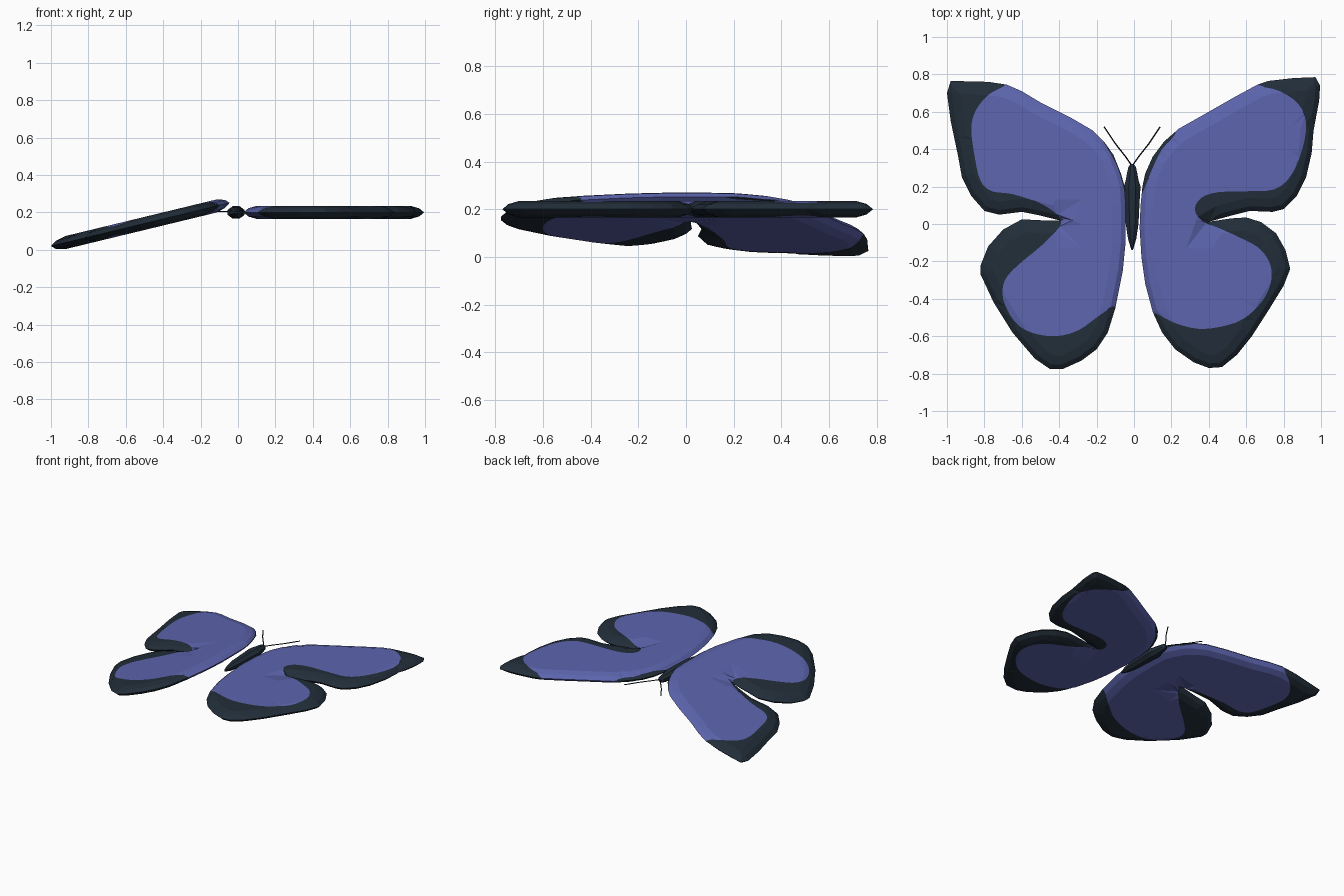
import bpy, bmesh, math
from mathutils import Vector
from mathutils.geometry import delaunay_2d_cdt, intersect_point_line

if "Cube" in bpy.data.objects:
    bpy.data.objects.remove(bpy.data.objects["Cube"])


def material(name, rgb):
    m = bpy.data.materials.new(name)
    m.diffuse_color = (*rgb, 1)
    m.use_nodes = True
    m.node_tree.nodes["Principled BSDF"].inputs["Base Color"].default_value = m.diffuse_color
    return m


DARK = material("dark slate", (0.016, 0.027, 0.041))
BLUE = material("violet blue", (0.108, 0.129, 0.42))
BLACK = material("black", (0.004, 0.005, 0.007))


def new_object(name, bm, mats):
    bmesh.ops.recalc_face_normals(bm, faces=bm.faces)
    me = bpy.data.meshes.new(name)
    bm.to_mesh(me)
    bm.free()
    for m in mats:
        me.materials.append(m)
    ob = bpy.data.objects.new(name, me)
    bpy.context.collection.objects.link(ob)
    return ob


def inside(p, poly):
    hit = False
    for a, b in zip(poly, poly[1:] + poly[:1]):
        if (a.y > p.y) != (b.y > p.y):
            if p.x < a.x + (p.y - a.y) * (b.x - a.x) / (b.y - a.y):
                hit = not hit
    return hit


def edge_distance(p, poly):
    best = 9.0
    for a, b in zip(poly, poly[1:] + poly[:1]):
        q, t = intersect_point_line(p, a, b)
        q = a.lerp(b, min(1, max(0, t)))
        best = min(best, (p - q.to_2d()).length)
    return best


def smooth_loop(pts, steps=3):
    # Closed Catmull-Rom curve through the points
    out, n = [], len(pts)
    for i in range(n):
        a, b, c, d = (pts[(i + k) % n] for k in (-1, 0, 1, 2))
        for s in range(steps):
            t = s / steps
            out.append(0.5 * (2 * b + (c - a) * t + (2 * a - 5 * b + 4 * c - d) * t * t
                              + (3 * b - a - 3 * c + d) * t ** 3))
    return out


# Edge bevel profile: distance from the rim -> half thickness
PROFILE = [(0, 0), (0.025, 0.022), (0.07, 0.035), (9, 0.035)]


def half_thickness(d):
    for (d0, h0), (d1, h1) in zip(PROFILE, PROFILE[1:]):
        if d <= d1:
            return h0 + (h1 - h0) * (d - d0) / (d1 - d0)


def wing(name, outline, patch, root_z, slope):
    rim = [Vector(p) for p in outline]
    blue = smooth_loop([Vector(p) for p in patch])
    pts = rim + blue
    n, m = len(rim), len(blue)
    edges = [(i, (i + 1) % n) for i in range(n)]
    edges += [(n + i, n + (i + 1) % m) for i in range(m)]
    # Bevel rings that follow the rim
    for off in (0.025, 0.07):
        for i, p in enumerate(rim):
            mid = (p + rim[(i + 1) % n]) / 2
            for a, q, b in ((rim[i - 1], p, rim[(i + 1) % n]), (p, mid, rim[(i + 1) % n])):
                t = (b - a).normalized()
                for side in (-1, 1):
                    r = q + Vector((-t.y, t.x)) * off * side
                    if inside(r, rim) and edge_distance(r, rim) > off * 0.85:
                        pts.append(r)
    # Sparse points across the flat area
    for i in range(-7, 8):
        for j in range(-6, 7):
            p = Vector((i * 0.14, j * 0.13))
            if inside(p, rim) and edge_distance(p, rim) > 0.1:
                pts.append(p)
    verts, _, faces, *_ = delaunay_2d_cdt(pts, edges, [], 0, 1e-4)
    bm = bmesh.new()
    dist = [edge_distance(v, rim) for v in verts]
    layers = []
    for sign in (1, -1):
        layers.append([bm.verts.new((v.x, v.y, root_z + slope * v.x + sign * half_thickness(d)))
                       for v, d in zip(verts, dist)])
    for f in faces:
        c = sum((verts[i] for i in f), Vector((0, 0))) / len(f)
        if inside(c, rim):
            for layer in layers:
                face = bm.faces.new([layer[i] for i in f])
                face.material_index = int(inside(c, blue))
    bmesh.ops.delete(bm, geom=[v for v in bm.verts if not v.link_faces], context='VERTS')
    bmesh.ops.remove_doubles(bm, verts=bm.verts, dist=2e-4)
    return new_object(name, bm, [DARK, BLUE])


# Right wing, lying level
right_rim = [(.045, .2), (.06, .27), (.1, .36), (.16, .44), (.24, .51), (.4, .6), (.54, .68),
             (.66, .745), (.72, .765), (.85, .78), (.97, .785), (.995, .74), (.99, .66),
             (.96, .5), (.95, .38), (.92, .25), (.87, .15), (.8, .08), (.74, .065), (.62, .07),
             (.52, .045), (.4, .012), (.52, .03), (.6, .035), (.68, .01), (.76, -.05),
             (.81, -.14), (.835, -.24), (.8, -.33), (.72, -.46), (.63, -.6), (.55, -.7),
             (.47, -.765), (.4, -.77), (.32, -.74), (.22, -.67), (.15, -.58), (.1, -.47),
             (.06, -.32), (.04, -.18), (.03, -.02), (.035, .1)]
right_patch = [(.1, .3), (.15, .4), (.22, .48), (.27, .6), (.6, .8), (.66, .745), (.78, .71),
               (.88, .64), (.92, .54), (.9, .4), (.84, .26), (.75, .185), (.6, .175),
               (.45, .17), (.36, .14), (.325, .08), (.36, .02), (.45, -.02), (.56, -.07),
               (.67, -.13), (.73, -.22), (.73, -.32), (.68, -.42), (.58, -.51), (.46, -.55),
               (.34, -.56), (.22, -.53), (.12, -.48), (-.02, -.42), (-.04, -.1), (.02, .1),
               (.06, .2)]
wing("right_wing", right_rim, right_patch, 0.2, 0)

# Left wing, drooping toward its tip
left_rim = [(-.05, .2), (-.07, .27), (-.11, .37), (-.16, .44), (-.22, .5), (-.34, .57),
            (-.5, .65), (-.6, .71), (-.68, .745), (-.78, .76), (-.98, .765), (-1, .7),
            (-.98, .55), (-.94, .36), (-.92, .25), (-.87, .15), (-.8, .07), (-.72, .05),
            (-.6, .065), (-.5, .045), (-.4, .02), (-.5, .02), (-.6, .025), (-.7, -.03),
            (-.78, -.12), (-.82, -.22), (-.82, -.27), (-.75, -.42), (-.65, -.58),
            (-.53, -.72), (-.45, -.775), (-.38, -.775), (-.28, -.73), (-.2, -.67),
            (-.14, -.58), (-.1, -.45), (-.06, -.25), (-.045, -.1), (-.045, .1)]
left_patch = [(-.1, .33), (-.17, .45), (-.24, .58), (-.62, .8), (-.69, .74), (-.78, .69),
              (-.85, .6), (-.87, .5), (-.85, .35), (-.82, .23), (-.76, .175), (-.65, .16),
              (-.5, .11), (-.41, .05), (-.39, .01), (-.41, -.03), (-.5, -.12), (-.62, -.22),
              (-.69, -.3), (-.7, -.4), (-.64, -.52), (-.55, -.58), (-.42, -.6), (-.3, -.57),
              (-.2, -.5), (-.11, -.44), (0, -.4), (0, 0), (-.045, .15), (-.065, .23)]
wing("left_wing", left_rim, left_patch, 0.262, 0.242)

# Body: octagonal sections (y, half width, half height) along its length
sections = [(-.14, .004, .008), (-.08, .022, .022), (0, .034, .03), (.12, .04, .033),
            (.2, .045, .033), (.235, .034, .03), (.27, .028, .026), (.305, .02, .02),
            (.322, .007, .008)]
bm = bmesh.new()
rings = []
for y, w, h in sections:
    ring = []
    for k in range(8):
        a = math.radians(22.5 + 45 * k)
        ring.append(bm.verts.new((-.01 + 1.08 * w * math.cos(a), y, .2 + 1.08 * h * math.sin(a))))
    rings.append(ring)
for r, s in zip(rings, rings[1:]):
    for k in range(8):
        bm.faces.new((r[k], r[(k + 1) % 8], s[(k + 1) % 8], s[k]))
bm.faces.new(rings[0])
bm.faces.new(rings[-1])
new_object("body", bm, [DARK])

# Antennae: thin bent wires
for name, side in (("left_antenna", -1), ("right_antenna", 1)):
    cu = bpy.data.curves.new(name, 'CURVE')
    cu.dimensions = '3D'
    cu.bevel_depth = 0.0035
    cu.bevel_resolution = 0
    cu.use_fill_caps = True
    path = [(0, .31), (.035, .36), (.09, .43), (.15, .52)]
    sp = cu.splines.new('POLY')
    sp.points.add(len(path) - 1)
    for p, (x, y) in zip(sp.points, path):
        p.co = (-.01 + side * x, y, .205, 1)
    cu.materials.append(BLACK)
    bpy.context.collection.objects.link(bpy.data.objects.new(name, cu))
